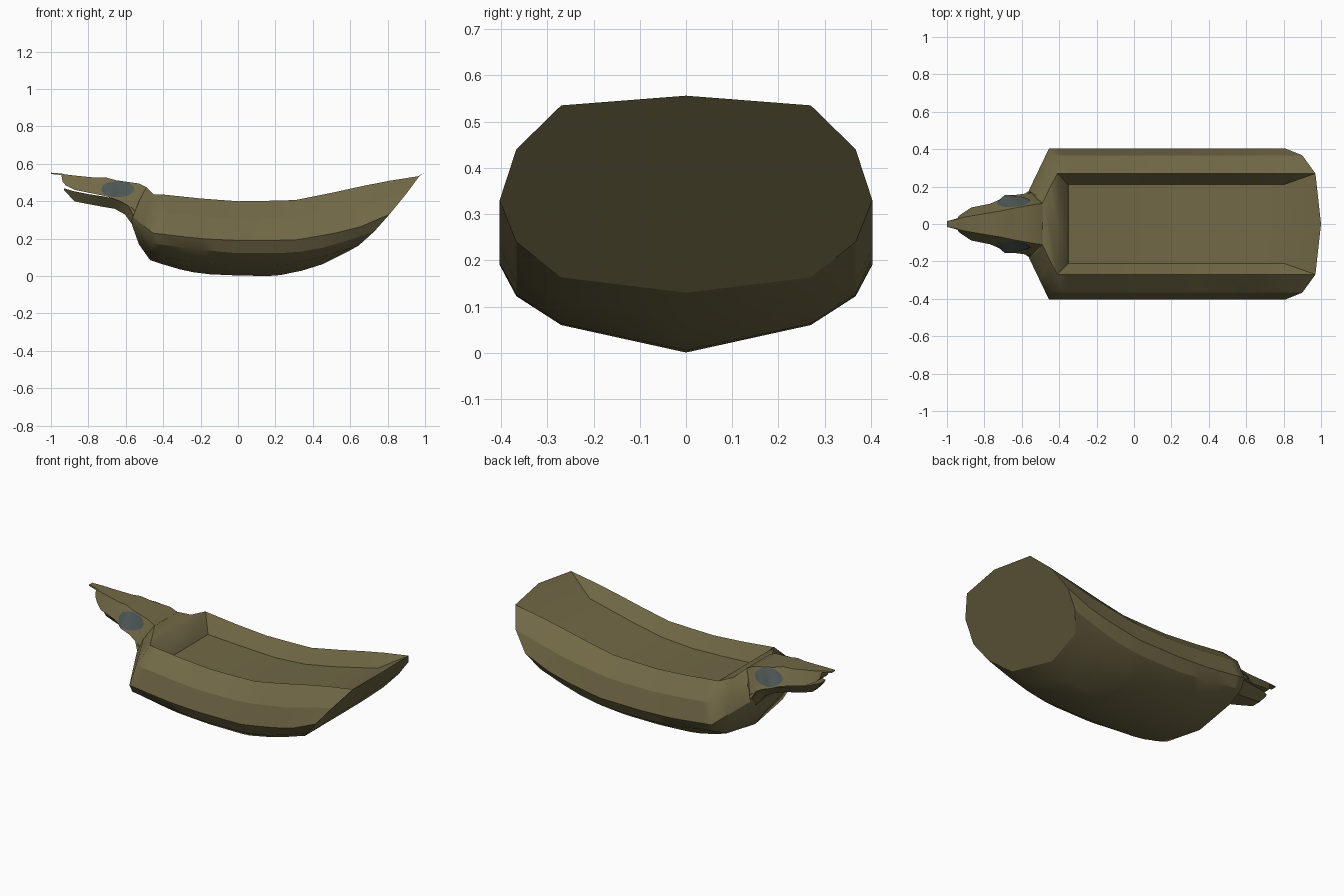
import bpy, bmesh, math
from mathutils import Vector
from mathutils.bvhtree import BVHTree

if "Cube" in bpy.data.objects:
    bpy.data.objects.remove(bpy.data.objects["Cube"])


def material(name, rgb):
    m = bpy.data.materials.new(name)
    m.diffuse_color = (*rgb, 1)
    m.use_nodes = True
    m.node_tree.nodes["Principled BSDF"].inputs["Base Color"].default_value = m.diffuse_color
    return m


olive = material("olive", (0.165, 0.139, 0.061))
slate = material("slate", (0.072, 0.093, 0.090))


def finish(bm, name, mat, angle=30):
    bmesh.ops.remove_doubles(bm, verts=bm.verts, dist=0.0005)
    bmesh.ops.recalc_face_normals(bm, faces=bm.faces)
    me = bpy.data.meshes.new(name)
    bm.to_mesh(me)
    bm.free()
    me.materials.append(mat)
    ob = bpy.data.objects.new(name, me)
    bpy.context.collection.objects.link(ob)
    bpy.ops.object.select_all(action='DESELECT')
    ob.select_set(True)
    bpy.context.view_layer.objects.active = ob
    bpy.ops.object.shade_smooth_by_angle(angle=math.radians(angle))
    return ob


def distinct(verts):
    """Drop vertices that share a position with an earlier one."""
    keep = []
    for v in verts:
        if all((v.co - k.co).length > 0.0005 for k in keep):
            keep.append(v)
    return keep


def loft(half_rings):
    """Skin rings whose first and last points lie on y = 0, mirrored across y."""
    bm = bmesh.new()
    rings = []
    for half in half_rings:
        pts = list(half) + [(x, -y, z) for x, y, z in half[-2:0:-1]]
        rings.append([bm.verts.new(p) for p in pts])
    n = len(rings[0])
    for a, b in zip(rings, rings[1:]):
        for i in range(n):
            j = (i + 1) % n
            face = distinct([a[i], a[j], b[j], b[i]])
            if len(face) > 2:
                bm.faces.new(face)
    for ring in (rings[0], rings[-1]):
        bm.faces.new(distinct(ring))
    return bm


def height(line, x):
    for (xa, za), (xb, zb) in zip(line, line[1:]):
        if x <= xb:
            return za + (zb - za) * (x - xa) / (xb - xa)
    return line[-1][1]


# Hull: long chines from keel to rim (half width, side profile)
chines = [
    (0, [(-.47, .085), (-.35, .045), (-.2, .012), (0, .003), (.2, 0), (.37, .035), (.5, .08), (.585, .13)]),
    (.27, [(-.465, .13), (-.35, .09), (-.2, .07), (0, .06), (.25, .06), (.45, .1), (.645, .163)]),
    (.367, [(-.46, .175), (-.2, .14), (0, .122), (.3, .125), (.5, .16), (.73, .24)]),
    (.403, [(-.455, .23), (-.2, .2), (0, .19), (.3, .192), (.5, .225), (.7, .275), (.81, .33)]),
    (.367, [(-.435, .345), (-.2, .32), (0, .305), (.3, .31), (.6, .36), (.9, .44)]),
    (.27, [(-.41, .437), (-.2, .415), (0, .4), (.3, .405), (.5, .445), (.75, .5), (.97, .535)]),
]
floor_line = [(-.35, .335), (-.1, .322), (.1, .315), (.3, .327), (.5, .365), (.8, .435)]
neck = [(-.565, 0, .275), (-.57, .10, .283), (-.57, .15, .30),
        (-.562, .18, .315), (-.53, .16, .40), (-.49, .11, .475)]

stations = [0, .0435, .15, .22, .3, .37, .42, .52, .6, .66, .77, .877, 1]
body = []
for t in stations:
    ring = []
    for y, line in chines:
        x = line[0][0] + t * (line[-1][0] - line[0][0])
        ring.append((x, y, height(line, x)))
    rim = ring[-1]
    if t == 0:
        ring += [rim, (rim[0], 0, rim[2])]
    elif t == 1:
        ring += [rim, (1, 0, .556)]
    else:
        z = height(floor_line, rim[0])
        ring += [(rim[0], .21, z), (rim[0], 0, z)]
    body.append(ring)

# Shoulder and neck rings in front of the hull
neck_ring = neck + [neck[-1], (-.49, 0, .475)]
shoulder = [tuple(Vector(a).lerp(Vector(b), .5)) for a, b in zip(neck, body[0])]
shoulder[-1] = (-.452, .19, .437)
shoulder[0] = (-.53, 0, .17)
shoulder += [shoulder[-1], (-.452, 0, .437)]
hull = finish(loft([neck_ring, shoulder] + body), "hollow_body", olive, 25)

# Soften the cross edges where the hull turns into the shoulder
for e in hull.data.edges:
    a, b = (hull.data.vertices[i].co for i in e.vertices)
    if max(a.x, b.x) < -.405 and abs(a.x - b.x) < .03 and abs(a.y - b.y) + abs(a.z - b.z) > .03:
        e.use_edge_sharp = False


# Jaws: each ring is (top x, z, half width, bottom x, z, half width)
def jaw(rows):
    return loft([[(xt, 0, zt), (xt, yt, zt), (xb, yb, zb), (xb, 0, zb)]
                 for xt, zt, yt, xb, zb, yb in rows])


upper = jaw([
    (-.488, .474, .11, -.56, .325, .178), (-.53, .495, .105, -.585, .375, .162),
    (-.60, .505, .092, -.63, .40, .156), (-.65, .512, .083, -.69, .422, .156),
    (-.71, .528, .070, -.72, .43, .13), (-.76, .526, .062, -.77, .440, .108),
    (-.86, .536, .045, -.87, .460, .088), (-.92, .543, .034, -.92, .484, .055),
    (-.936, .546, .030, -.938, .505, .042), (-.942, .548, .026, -.944, .540, .030),
    (-1, .553, .015, -1, .546, .015)])
tree = BVHTree.FromBMesh(upper)
finish(upper, "head_and_upper_jaw", olive)

lower = jaw([
    (-.55, .35, .172, -.566, .276, .13), (-.59, .385, .155, -.605, .33, .10),
    (-.65, .412, .145, -.66, .36, .08), (-.72, .426, .12, -.72, .37, .06),
    (-.80, .438, .093, -.80, .385, .045), (-.875, .453, .065, -.875, .40, .03),
    (-.93, .469, .025, -.93, .46, .015)])
finish(lower, "lower_jaw", olive)

# Eyes: thin oval plates laid on both sides of the head
for side, label in ((-1, "right"), (1, "left")):
    bm = bmesh.new()
    rings = []
    for k in range(1, 6):
        ring = []
        for i in range(24):
            a = math.tau * i / 24
            x = -.643 + .088 * k / 5 * math.cos(a)
            z = .465 + .043 * k / 5 * math.sin(a)
            hit = tree.ray_cast(Vector((x, side, z)), Vector((0, -side, 0)))[0]
            y = hit.y if hit else side * .12
            ring.append(bm.verts.new((x, y + side * .005, z)))
        rings.append(ring)
    bm.faces.new(rings[0])
    for a, b in zip(rings, rings[1:]):
        for i in range(24):
            j = (i + 1) % 24
            bm.faces.new((a[i], a[j], b[j], b[i]))
    eye = finish(bm, label + "_eye", slate)
    # face the plate outwards
    if eye.data.polygons[0].normal.y * side < 0:
        eye.data.flip_normals()
